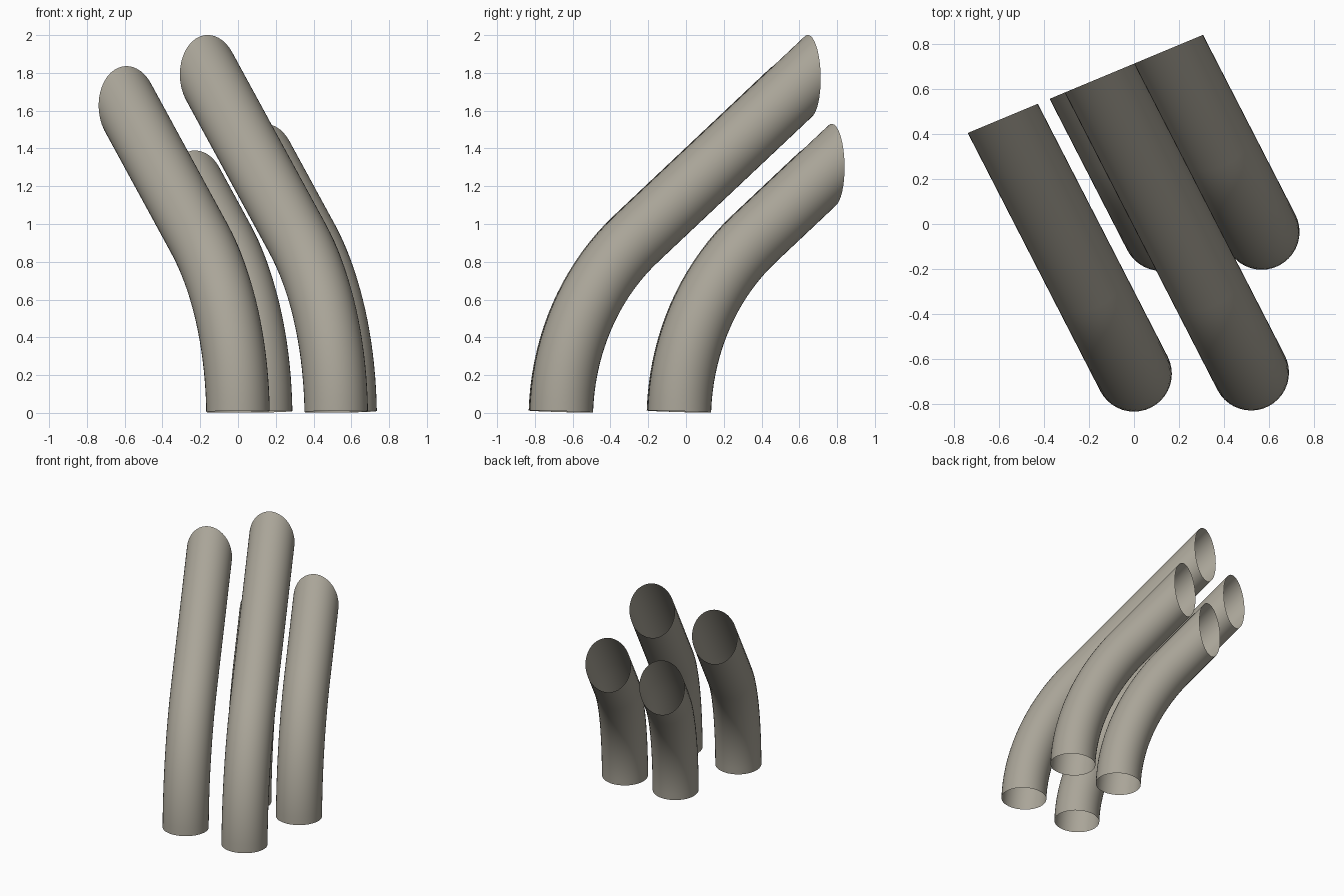
import bpy, bmesh, math
from mathutils import Vector

if "Cube" in bpy.data.objects:
    bpy.data.objects.remove(bpy.data.objects["Cube"])

RADIUS, BEND, SIDES, STEPS = 0.168, 1.25, 40, 18
START, END = math.radians(2), math.radians(50)   # lean from vertical at foot and after the bend
HEAD = Vector((-0.457, 0.8895, 0)).normalized()  # horizontal heading of all pipes
CUT_N, CUT_D = Vector((-0.385, 0.923, 0)), 0.657  # shared vertical plane trimming the outlets
UP = Vector((0, 0, 1))

metal = bpy.data.materials.new("warm grey metal")
metal.diffuse_color = (0.40, 0.375, 0.315, 1)
metal.use_nodes = True
metal.node_tree.nodes["Principled BSDF"].inputs["Base Color"].default_value = metal.diffuse_color


def pipe(name, x, y):
    """Open thin tube: circular bend, then a straight run cut by the plane."""
    bm = bmesh.new()
    rings = []

    def ring(a):
        c = Vector((x, y, 0.007)) + HEAD * BEND * (math.cos(START) - math.cos(a)) \
            + UP * BEND * (math.sin(a) - math.sin(START))
        t = HEAD * math.sin(a) + UP * math.cos(a)
        n = UP * math.sin(a) - HEAD * math.cos(a)
        b = t.cross(n)
        pts = [c + RADIUS * (n * math.cos(p) + b * math.sin(p))
               for p in (2 * math.pi * k / SIDES for k in range(SIDES))]
        return pts, t

    for i in range(STEPS + 1):
        pts, t = ring(START + (END - START) * i / STEPS)
        rings.append([bm.verts.new(p) for p in pts])
    # outlet: slide the last ring along the pipe onto the trimming plane
    rings.append([bm.verts.new(p + t * ((CUT_D - CUT_N.dot(p)) / CUT_N.dot(t))) for p in pts])

    for lo, hi in zip(rings, rings[1:]):
        for k in range(SIDES):
            m = (k + 1) % SIDES
            bm.faces.new((lo[k], lo[m], hi[m], hi[k])).smooth = True
    me = bpy.data.meshes.new(name)
    bm.to_mesh(me)
    bm.free()
    me.materials.append(metal)
    bpy.context.collection.objects.link(bpy.data.objects.new(name, me))


# four pipes: two in front, two behind
for name, x, y in (("front_left_pipe", 0.0, -0.665), ("front_right_pipe", 0.52, -0.66),
                   ("back_left_pipe", 0.12, -0.04), ("back_right_pipe", 0.567, -0.035)):
    pipe(name, x, y)
